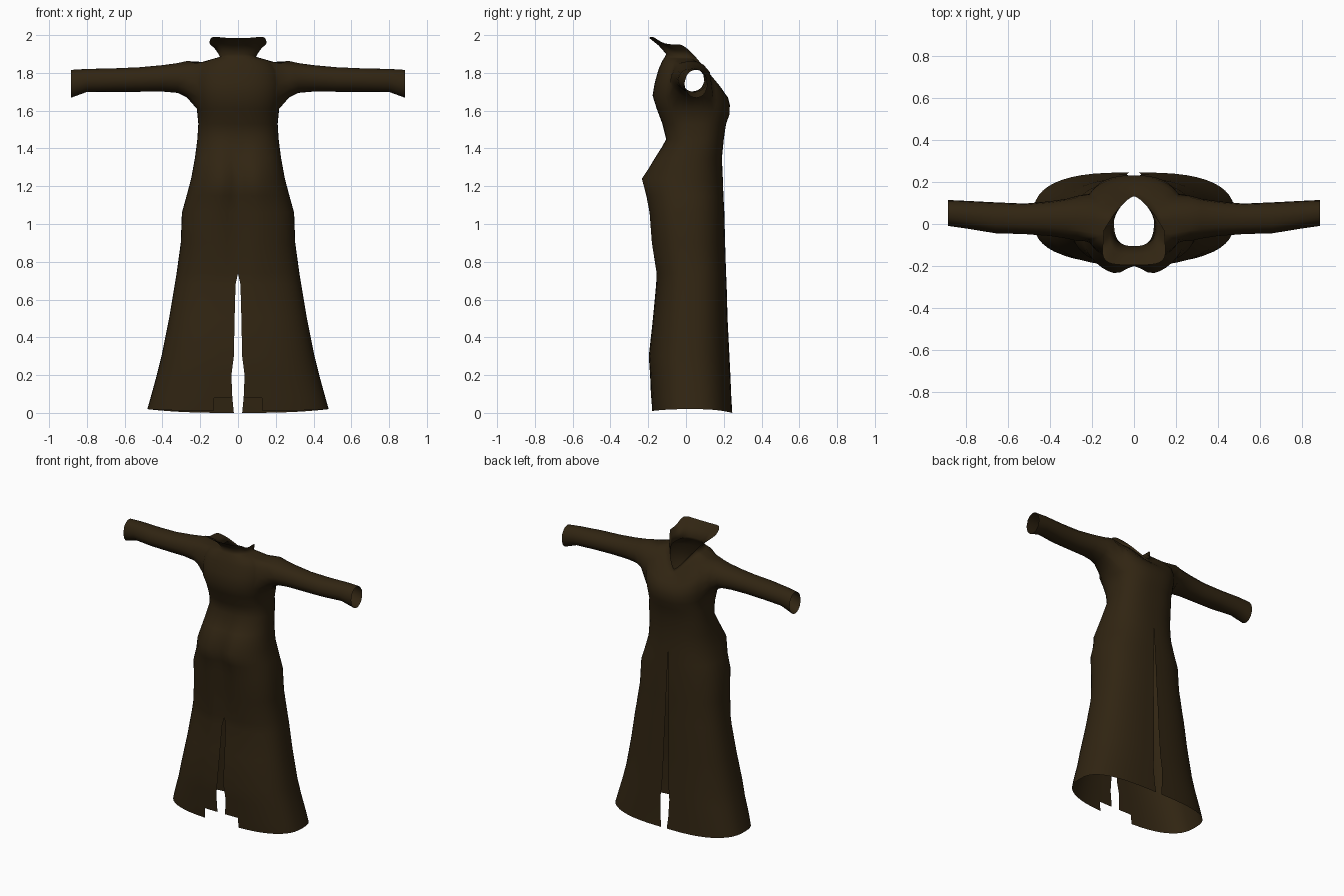
import bpy, bmesh
from math import sin, cos, pi, atan2, exp

if "Cube" in bpy.data.objects:
    bpy.data.objects.remove(bpy.data.objects["Cube"])

cloth = bpy.data.materials.new("dark brown cloth")
cloth.use_nodes = True
brown = (0.030, 0.018, 0.006, 1)
cloth.diffuse_color = brown
bsdf = cloth.node_tree.nodes["Principled BSDF"]
bsdf.inputs["Base Color"].default_value = brown
bsdf.inputs["Roughness"].default_value = 0.9

COLS = 24


def ring_points(z, w, y, p=(.8, .8), gap=(0, 0), dent=0, flare=0):
    """Half ring from -y round +x to +y; z holds front, side and back heights."""
    mid, depth = (y[0] + y[1]) / 2, (y[1] - y[0]) / 2
    for i in range(COLS + 1):
        t = pi * i / COLS
        s, c = max(sin(t), 0), cos(t)
        front = i <= COLS // 2
        power = p[0] if front else p[1]
        s_pow = 0 if i in (0, COLS) else s ** power
        side = abs(c) ** power
        x = w * s_pow * (1 + flare * c) + (gap[0] if front else gap[1]) * (1 - s)
        py = mid - depth * side if front else mid + depth * side
        if front:
            py += dent * exp(-(x / .06) ** 2)
        pz = z[1] + ((z[0] if front else z[2]) - z[1]) * c * c
        if front and flare:
            pz += .02 * sin(2 * t) ** 2
        yield x, py, pz


def level(z):
    return (z, z, z)


# Rings from the hem to the waist: height, half width, y range, slit gaps
rings = [
    dict(z=(.01, .02, 0), w=.48, y=(-.18, .245), gap=(.03, .022), p=(.75, .75)),
    dict(z=level(.08), w=.463, y=(-.185, .24), gap=(.03, .03), p=(.75, .75)),
    dict(z=level(.2), w=.43, y=(-.19, .235), gap=(.035, .035)),
    dict(z=level(.3), w=.405, y=(-.197, .23), gap=(.022, .025)),
    dict(z=level(.5), w=.365, y=(-.175, .22), gap=(.018, .02)),
    dict(z=level(.68), w=.335, y=(-.158, .215), gap=(.013, .016)),
    dict(z=level(.74), w=.325, y=(-.16, .212), gap=(0, .014), dent=.01),
    dict(z=level(.9), w=.303, y=(-.187, .207), gap=(0, .01), dent=.02),
    dict(z=level(1.06), w=.297, y=(-.2, .203), gap=(0, .006), dent=.03),
    dict(z=level(1.15), w=.272, y=(-.225, .198), gap=(0, .003), dent=.04, p=(.95, .8)),
    dict(z=level(1.24), w=.248, y=(-.255, .195), dent=.055, p=(1, .8)),
    dict(z=level(1.35), w=.228, y=(-.175, .19), dent=.02, p=(.9, .8)),
    dict(z=level(1.45), w=.215, y=(-.105, .2)),
    dict(z=level(1.53), w=.21, y=(-.125, .212)),
]
arm_low = len(rings)
# Chest and shoulders, dropping towards the open neck
rings += [
    dict(z=(1.61, 1.61, 1.58), w=.218, y=(-.155, .23)),
    dict(z=(1.68, 1.67, 1.63), w=.235, y=(-.177, .232)),
    dict(z=(1.75, 1.74, 1.67), w=.24, y=(-.165, .222)),
    dict(z=(1.82, 1.81, 1.70), w=.23, y=(-.145, .20)),
    dict(z=(1.865, 1.858, 1.73), w=.19, y=(-.125, .17), p=(.8, 1)),
]
arm_high = len(rings) - 1
# Neck and flaring collar
rings += [
    dict(z=(1.88, 1.875, 1.745), w=.13, y=(-.115, .15), p=(.8, 1.2)),
    dict(z=(1.90, 1.885, 1.755), w=.095, y=(-.105, .135), p=(.7, 1.4)),
    dict(z=(1.945, 1.92, 1.765), w=.115, y=(-.145, .133), p=(.6, 1.4), flare=.1),
    dict(z=(1.985, 1.95, 1.775), w=.145, y=(-.195, .132), p=(.5, 1.4), flare=.2),
]

bm = bmesh.new()
grid = [[bm.verts.new(co) for co in ring_points(**r)] for r in rings]

# Coat panels, leaving out the armhole and the hem notch
arm_first, arm_last = COLS // 2 - 4, COLS // 2 + 4
for r in range(len(grid) - 1):
    for c in range(COLS):
        armhole = arm_low <= r < arm_high and arm_first <= c < arm_last
        notch = r == 0 and c == 0
        if not (armhole or notch):
            bm.faces.new((grid[r][c], grid[r][c + 1], grid[r + 1][c + 1], grid[r + 1][c]))

# Sleeve: rings swept outwards from the armhole edge
edge = [grid[arm_low][c] for c in range(arm_first, arm_last)]
edge += [grid[r][arm_last] for r in range(arm_low, arm_high)]
edge += [grid[arm_high][c] for c in range(arm_last, arm_first, -1)]
edge += [grid[r][arm_first] for r in range(arm_high, arm_low, -1)]
angles = [atan2(v.co.z - 1.74, v.co.y - .03) for v in edge]
sleeve = [  # x, centre y, centre z, radius y, radius z
    (.27, .027, 1.766, .108, .097),
    (.32, .026, 1.773, .095, .079),
    (.40, .026, 1.771, .083, .070),
    (.52, .025, 1.765, .073, .065),
    (.66, .030, 1.762, .074, .062),
    (.80, .045, 1.760, .066, .061),
    (.885, .053, 1.742, .062, .074),
]
previous = edge
for x, cy, cz, ry, rz in sleeve:
    ring = [bm.verts.new((x, cy + ry * cos(a), cz + rz * sin(a))) for a in angles]
    for i in range(len(ring)):
        j = (i + 1) % len(ring)
        bm.faces.new((previous[i], previous[j], ring[j], ring[i]))
    previous = ring

bmesh.ops.delete(bm, geom=[v for v in bm.verts if not v.link_faces], context='VERTS')
bmesh.ops.recalc_face_normals(bm, faces=bm.faces)
if sum(f.normal.x * f.calc_area() for f in bm.faces) < 0:
    bmesh.ops.reverse_faces(bm, faces=bm.faces)

mesh = bpy.data.meshes.new("long_coat")
bm.to_mesh(mesh)
bm.free()
mesh.materials.append(cloth)
coat = bpy.data.objects.new("long_coat", mesh)
bpy.context.collection.objects.link(coat)
mirror = coat.modifiers.new("mirror", 'MIRROR')
mirror.use_clip = True
mirror.merge_threshold = .001

bpy.context.view_layer.objects.active = coat
coat.select_set(True)
bpy.ops.object.shade_smooth()
